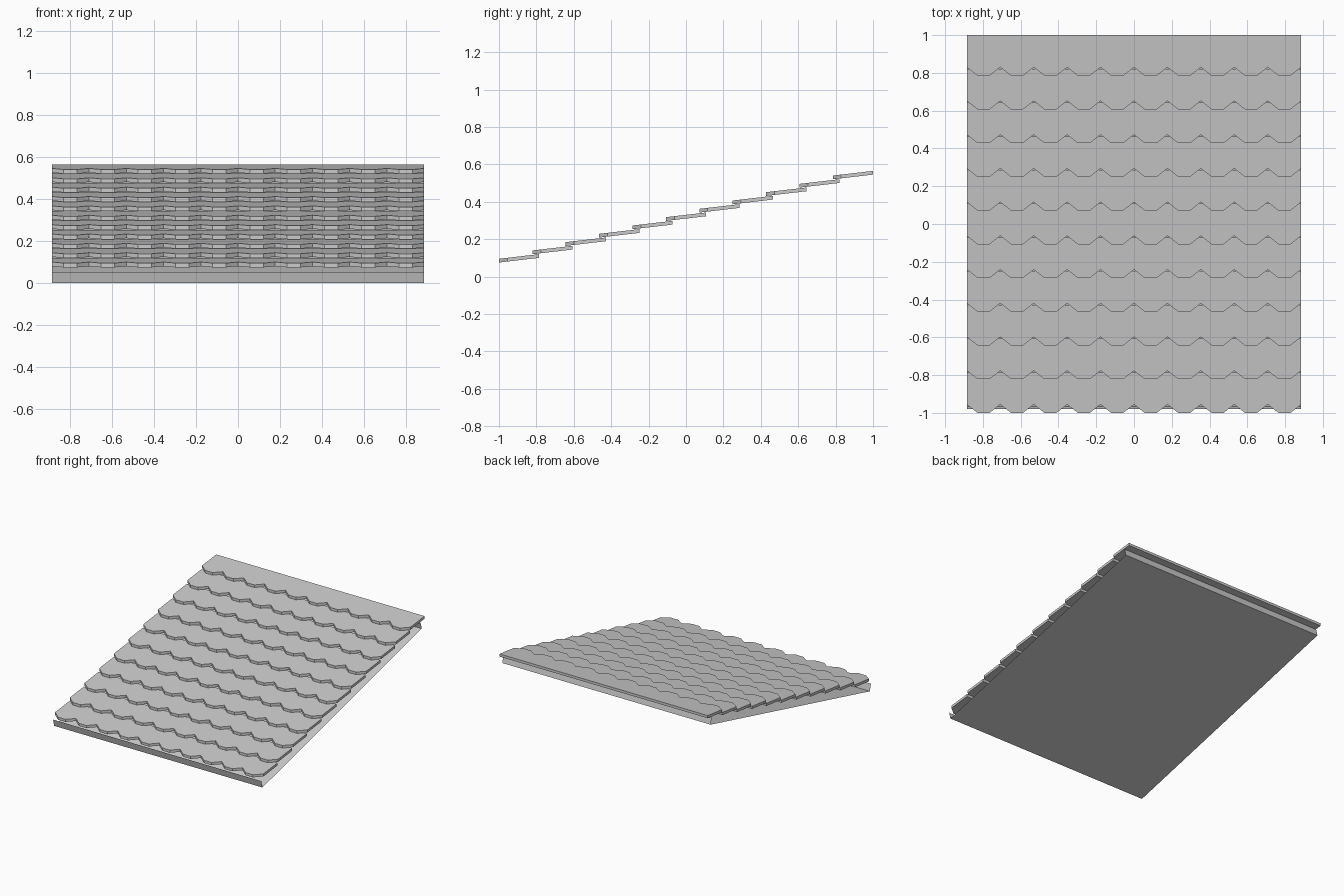
import bpy, bmesh, math

if "Cube" in bpy.data.objects:
    bpy.data.objects.remove(bpy.data.objects["Cube"])

HALF_W = 0.885
ROWS, TILES = 11, 10
PITCH_Y = 0.1785
ROOF = math.radians(14)
PITCH_Z = PITCH_Y * math.tan(ROOF)
ROW_DEPTH, ROW_SLOPE, THICK = 0.215, 0.116, 0.02
NOTCH = 0.045


def make_object(name, bm):
    bmesh.ops.recalc_face_normals(bm, faces=bm.faces)
    mesh = bpy.data.meshes.new(name)
    bm.to_mesh(mesh)
    bm.free()
    obj = bpy.data.objects.new(name, mesh)
    bpy.context.collection.objects.link(obj)
    return obj


def shingle_row(index):
    # scalloped front edge: notch, flat tongue, notch for each tile
    w = 2 * HALF_W / TILES
    outline = []
    for t in range(TILES):
        x = -HALF_W + t * w
        outline += [(x, NOTCH), (x + w * 0.32, 0), (x + w * 0.68, 0)]
    outline += [(HALF_W, NOTCH), (HALF_W, ROW_DEPTH), (-HALF_W, ROW_DEPTH)]
    y0 = -1 + index * PITCH_Y
    z0 = 0.075 + index * PITCH_Z
    bm = bmesh.new()
    face = bm.faces.new([bm.verts.new((x, y0 + y, z0 + ROW_SLOPE * y))
                         for x, y in outline])
    ext = bmesh.ops.extrude_face_region(bm, geom=[face], use_keep_orig=True)
    top = [g for g in ext["geom"] if isinstance(g, bmesh.types.BMVert)]
    bmesh.ops.translate(bm, verts=top, vec=(0, 0, THICK))
    make_object(f"shingle_row_{index + 1}", bm)


def roof_deck():
    # sloping tray under the shingles: front lip, underside, back lip
    lip, run, front = 0.055, 1.932, -0.967
    rise = run * math.tan(ROOF)
    dy, dz = -lip * math.sin(ROOF), lip * math.cos(ROOF)
    profile = [(front + dy, dz), (front, 0),
               (front + run, rise), (front + run + dy, rise + dz)]
    bm = bmesh.new()
    left = [bm.verts.new((-HALF_W, y, z)) for y, z in profile]
    right = [bm.verts.new((HALF_W, y, z)) for y, z in profile]
    for i in range(3):
        bm.faces.new((left[i], left[i + 1], right[i + 1], right[i]))
    bm.normal_update()
    # the open tray must face outwards, with its underside pointing down
    if bm.faces[:][1].normal.z > 0:
        bmesh.ops.reverse_faces(bm, faces=bm.faces[:])
    mesh = bpy.data.meshes.new("roof_deck")
    bm.to_mesh(mesh)
    bm.free()
    bpy.context.collection.objects.link(bpy.data.objects.new("roof_deck", mesh))


roof_deck()
for i in range(ROWS):
    shingle_row(i)
